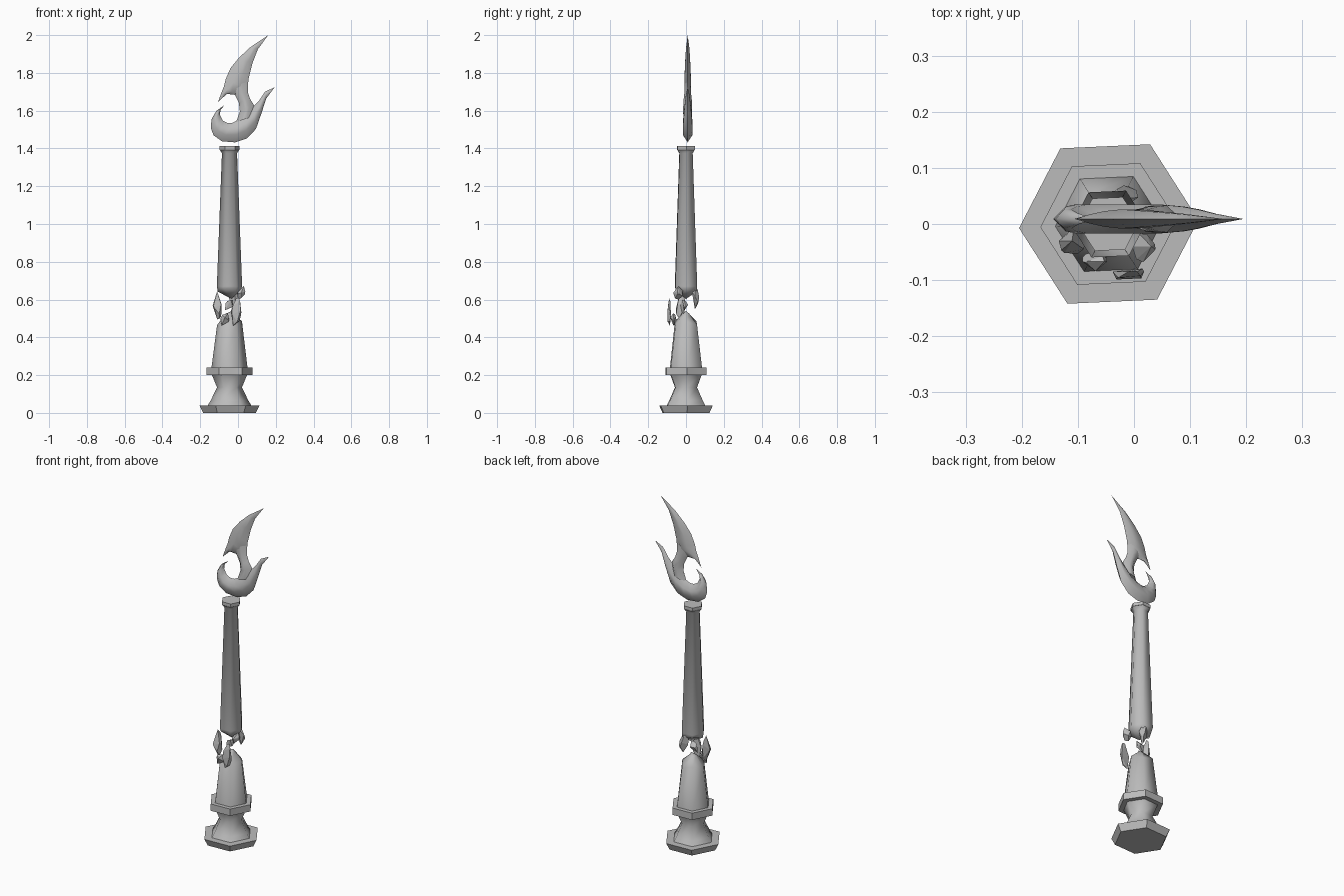
import bpy, bmesh, math, random
from mathutils import Vector

cube = bpy.data.objects.get("Cube")
if cube:
    bpy.data.objects.remove(cube, do_unlink=True)

stone = bpy.data.materials.new("grey stone")
stone.use_nodes = True
GREY = (0.5, 0.5, 0.5, 1)
stone.diffuse_color = GREY
stone.node_tree.nodes["Principled BSDF"].inputs["Base Color"].default_value = GREY

AXIS = -0.045            # the pillar stands a little left of the centre
TURN = math.radians(2.6)


def finish(name, bm, angle=None):
    bmesh.ops.recalc_face_normals(bm, faces=bm.faces)
    mesh = bpy.data.meshes.new(name)
    bm.to_mesh(mesh)
    bm.free()
    mesh.materials.append(stone)
    obj = bpy.data.objects.new(name, mesh)
    bpy.context.collection.objects.link(obj)
    if angle:
        bpy.ops.object.select_all(action='DESELECT')
        obj.select_set(True)
        bpy.context.view_layer.objects.active = obj
        bpy.ops.object.shade_smooth_by_angle(angle=math.radians(angle))
    return obj


def loft(bm, rings):
    """Skin rings of equal length; a ring of one point closes to a tip."""
    loops = [[bm.verts.new(p) for p in ring] for ring in rings]
    for a, b in zip(loops, loops[1:]):
        n = max(len(a), len(b))
        for i in range(n):
            j = (i + 1) % n
            if len(a) == 1:
                bm.faces.new((a[0], b[j], b[i]))
            elif len(b) == 1:
                bm.faces.new((a[i], a[j], b[0]))
            else:
                bm.faces.new((a[i], a[j], b[j], b[i]))
    for end in (loops[0], loops[-1]):
        if len(end) > 2:
            bm.faces.new(end)


def hexagon(r, z, jag=0):
    if r == 0:
        return [(AXIS + 0.012, 0, z)]
    return [(AXIS + r * math.cos(TURN + i * math.pi / 3),
             r * math.sin(TURN + i * math.pi / 3),
             z + jag * (-1) ** i) for i in range(6)]


def hex_part(name, profile, angle=None):
    bm = bmesh.new()
    loft(bm, [hexagon(*p) for p in profile])
    return finish(name, bm, angle)


# Pillar parts, as radius and height
hex_part("foot", [(0.14, 0), (0.16, 0.04), (0.12, 0.04)])
hex_part("neck", [(0.118, 0.035), (0.1, 0.065), (0.066, 0.135), (0.095, 0.205)], 65)
hex_part("collar", [(0.09, 0.2), (0.122, 0.2), (0.122, 0.24), (0.09, 0.24)])
hex_part("lower_column", [(0.096, 0.235), (0.066, 0.475, 0.01), (0.02, 0.525), (0, 0.54)], 65)
hex_part("upper_column", [(0, 0.603), (0.062, 0.648, 0.006), (0.067, 0.67), (0.04, 1.375),
                          (0.054, 1.395)], 65)
hex_part("column_cap", [(0.054, 1.393), (0.054, 1.412)])

# Broken shards floating in the gap: centre, half size, lean
random.seed(4)
SHARDS = {
    "left_shard": ((-0.11, -0.03, 0.57), (0.024, 0.03, 0.075), -0.1),
    "front_shard": ((-0.01, -0.085, 0.535), (0.028, 0.02, 0.075), 0.1),
    "low_shard": ((-0.07, -0.067, 0.495), (0.023, 0.018, 0.036), 0.3),
    "middle_shard": ((-0.048, -0.01, 0.57), (0.02, 0.026, 0.034), 0.5),
    "back_shard": ((-0.02, 0.047, 0.61), (0.028, 0.022, 0.06), -0.25),
    "right_shard": ((0.017, -0.04, 0.635), (0.021, 0.028, 0.038), 0.2),
}
for name, (centre, size, lean) in SHARDS.items():
    bm = bmesh.new()
    for i in range(10):
        d = Vector([random.gauss(0, 1) for _ in range(3)]).normalized()
        bm.verts.new([d[k] * size[k] for k in range(3)])
    for s in (-1, 1):
        bm.verts.new((s * size[0] * 0.3, 0, s * size[2]))
        bm.verts.new((s * size[0], 0, 0))
    hull = bmesh.ops.convex_hull(bm, input=bm.verts)
    bmesh.ops.delete(bm, geom=[v for v in bm.verts if not v.link_faces], context='VERTS')
    shard = finish(name, bm)
    shard.location = centre
    shard.rotation_euler.y = lean


# Flame: strips of paired edge points with a thick, rounded middle
def flame(name, sections):
    rings = []
    for x1, z1, x2, z2, t in sections:
        a, b = Vector((x1, 0.009, z1)), Vector((x2, 0.009, z2))
        if t == 0:
            rings.append([a])
            continue
        y = Vector((0, t, 0))
        rings.append([a, a.lerp(b, 0.35) - y, a.lerp(b, 0.65) - y,
                      b, a.lerp(b, 0.65) + y, a.lerp(b, 0.35) + y])
    bm = bmesh.new()
    loft(bm, rings)
    return finish(name, bm, 65)


flame("flame_hook", [
    (-0.07, 1.63, -0.07, 1.63, 0), (-0.092, 1.605, -0.114, 1.6, 0.01),
    (-0.096, 1.578, -0.14, 1.555, 0.017), (-0.08, 1.547, -0.144, 1.51, 0.022),
    (-0.056, 1.535, -0.13, 1.47, 0.026), (-0.032, 1.535, -0.085, 1.438, 0.026),
    (0, 1.55, -0.015, 1.432, 0.026), (0.042, 1.58, 0.047, 1.453, 0.026),
    (0.08, 1.62, 0.095, 1.503, 0.022), (0.108, 1.648, 0.122, 1.58, 0.017),
    (0.143, 1.7, 0.15, 1.665, 0.009), (0.195, 1.725, 0.195, 1.725, 0)])
flame("flame_stem", [
    (-0.01, 1.54, 0.08, 1.57, 0.023), (0.01, 1.595, 0.084, 1.63, 0.024),
    (0.005, 1.64, 0.064, 1.662, 0.022), (-0.015, 1.682, 0.053, 1.695, 0.018),
    (-0.045, 1.71, 0.053, 1.76, 0.015)])
flame("flame_blade", [
    (0.16, 2, 0.16, 2, 0), (0.064, 1.935, 0.105, 1.925, 0.009),
    (0.005, 1.88, 0.076, 1.85, 0.013), (-0.04, 1.825, 0.056, 1.77, 0.016),
    (-0.064, 1.77, 0.05, 1.71, 0.017), (-0.074, 1.73, -0.012, 1.685, 0.014),
    (-0.09, 1.69, -0.06, 1.688, 0.008), (-0.106, 1.645, -0.106, 1.645, 0)])
